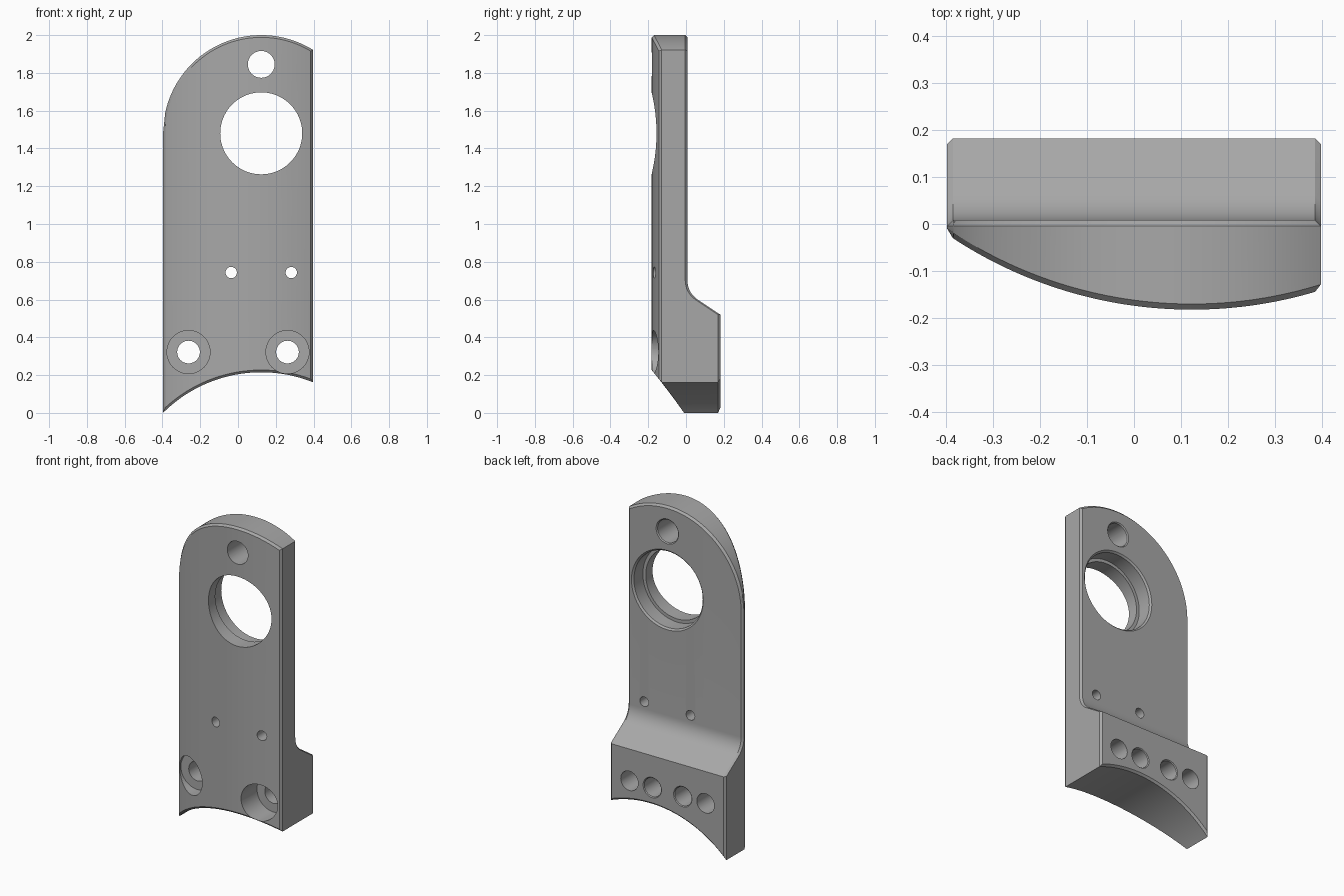
import bpy, bmesh
from math import sqrt, cos, sin, pi, acos

if "Cube" in bpy.data.objects:
    bpy.data.objects.remove(bpy.data.objects["Cube"])

HALF = 0.397            # half width
CX = 0.123              # axis of the arcs and main bores
TOP_Z, TOP_R = 1.48, 0.52
FOOT_Z, FOOT_R = -0.521, 0.736
FRONT_R, FRONT_Y = 0.925, -0.182
BACK, FOOT_BACK = 0.008, 0.182
C = 0.012               # chamfer

grey = bpy.data.materials.new("machined_grey")
grey.use_nodes = True
colour = (0.39, 0.39, 0.39, 1)
grey.diffuse_color = colour
grey.node_tree.nodes["Principled BSDF"].inputs["Base Color"].default_value = colour


def make_object(name, bm):
    bmesh.ops.recalc_face_normals(bm, faces=bm.faces)
    mesh = bpy.data.meshes.new(name)
    bm.to_mesh(mesh)
    bm.free()
    mesh.materials.append(grey)
    obj = bpy.data.objects.new(name, mesh)
    bpy.context.collection.objects.link(obj)
    return obj


def arc(x, centre, radius):
    return centre + sqrt(max(radius ** 2 - (x - CX) ** 2, 0))


def front(x):
    return FRONT_Y + FRONT_R - sqrt(FRONT_R ** 2 - (x - CX) ** 2)


# Back step: slope, then a fillet tangent to the slope and the plate
SLOPE = 0.98            # fillet sweep in radians
FILLET_R = 0.12
step = [(FOOT_BACK, 0.52)]
for i in range(9):
    a = SLOPE * (1 - i / 8)
    step.append((BACK + FILLET_R * (1 - cos(a)), 0.70 - FILLET_R * sin(a)))


def section(x, end):
    """Closed y-z outline at one x; the end outlines are pulled in by the chamfer."""
    zb, zt = arc(x, FOOT_Z, FOOT_R), arc(x, TOP_Z, TOP_R)
    inset = 0 if end else C
    pull = C if end else 0
    zbi = zb if end else arc(x, FOOT_Z, FOOT_R + C)
    zti = zt if end else arc(x, TOP_Z, TOP_R - C)
    f = front(x)
    pts = [(f + C, zb), (f + pull, zbi), (f + pull, zti), (f + C, zt),
           (BACK - C, zt), (BACK - pull, zti)]
    pts += [(y - pull, z) for y, z in reversed(step)]
    pts += [(FOOT_BACK - pull, zbi), (FOOT_BACK - C, zb)]
    return [(x, y, z) for y, z in pts]


# Body skinned across the width
r = TOP_R - C
last = acos((CX - HALF + C) / r)
N = 56
columns = [section(-HALF, True)]
columns += [section(CX - r * cos(last * i / N), False) for i in range(N + 1)]
columns.append(section(HALF, True))

bm = bmesh.new()
rings = [[bm.verts.new(p) for p in col] for col in columns]
count = len(rings[0])
for a, b in zip(rings, rings[1:]):
    for i in range(count):
        j = (i + 1) % count
        bm.faces.new((a[i], a[j], b[j], b[i]))
bm.faces.new(rings[0])
bm.faces.new(rings[-1])
bmesh.ops.remove_doubles(bm, verts=bm.verts, dist=0.00005)
body = make_object("bracket_plate", bm)

# Bores: stacked rings turned about the y axis
bm = bmesh.new()


def bore(x, z, profile, sides=48):
    loops = []
    for y, rad in profile:
        loops.append([bm.verts.new((x + rad * cos(2 * pi * k / sides), y,
                                    z + rad * sin(2 * pi * k / sides)))
                      for k in range(sides)])
    for a, b in zip(loops, loops[1:]):
        for k in range(sides):
            n = (k + 1) % sides
            bm.faces.new((a[k], a[n], b[n], b[k]))
    bm.faces.new(loops[0])
    bm.faces.new(loops[-1])


def back_rim(y, rad, size):
    """Chamfered mouth at a back face."""
    return [(y - size, rad), (y + size, rad + 2 * size)]


# Main stepped bore and the hole above it
bore(CX, TOP_Z, [(-0.3, 0.217), (-0.09, 0.217), (-0.09, 0.237)]
     + back_rim(BACK, 0.237, 0.01), 80)
bore(CX, 1.845, [(-0.3, 0.071)] + back_rim(BACK, 0.071, 0.006))
# Small pin holes
for x in (-0.036, 0.282):
    bore(x, 0.743, [(-0.3, 0.03), (0.1, 0.03)], 32)
# Counterbored fixing holes and blind holes in the foot
for side in (-1, 1):
    bore(0.262 * side, 0.322, [(-0.3, 0.114), (-0.025, 0.114), (-0.025, 0.06), (0.3, 0.06)])
    bore(0.105 * side, 0.322, [(0.0, 0.058)] + back_rim(FOOT_BACK, 0.058, 0.005))
cutter = make_object("bore_cutter", bm)
cutter.hide_render = True

cut = body.modifiers.new("bores", "BOOLEAN")
cut.operation = "DIFFERENCE"
cut.solver = "EXACT"
cut.object = cutter
bpy.ops.object.select_all(action="DESELECT")
bpy.context.view_layer.objects.active = body
body.select_set(True)
bpy.ops.object.modifier_apply(modifier=cut.name)
bpy.data.objects.remove(cutter)
bpy.ops.object.shade_smooth_by_angle(angle=0.4)
